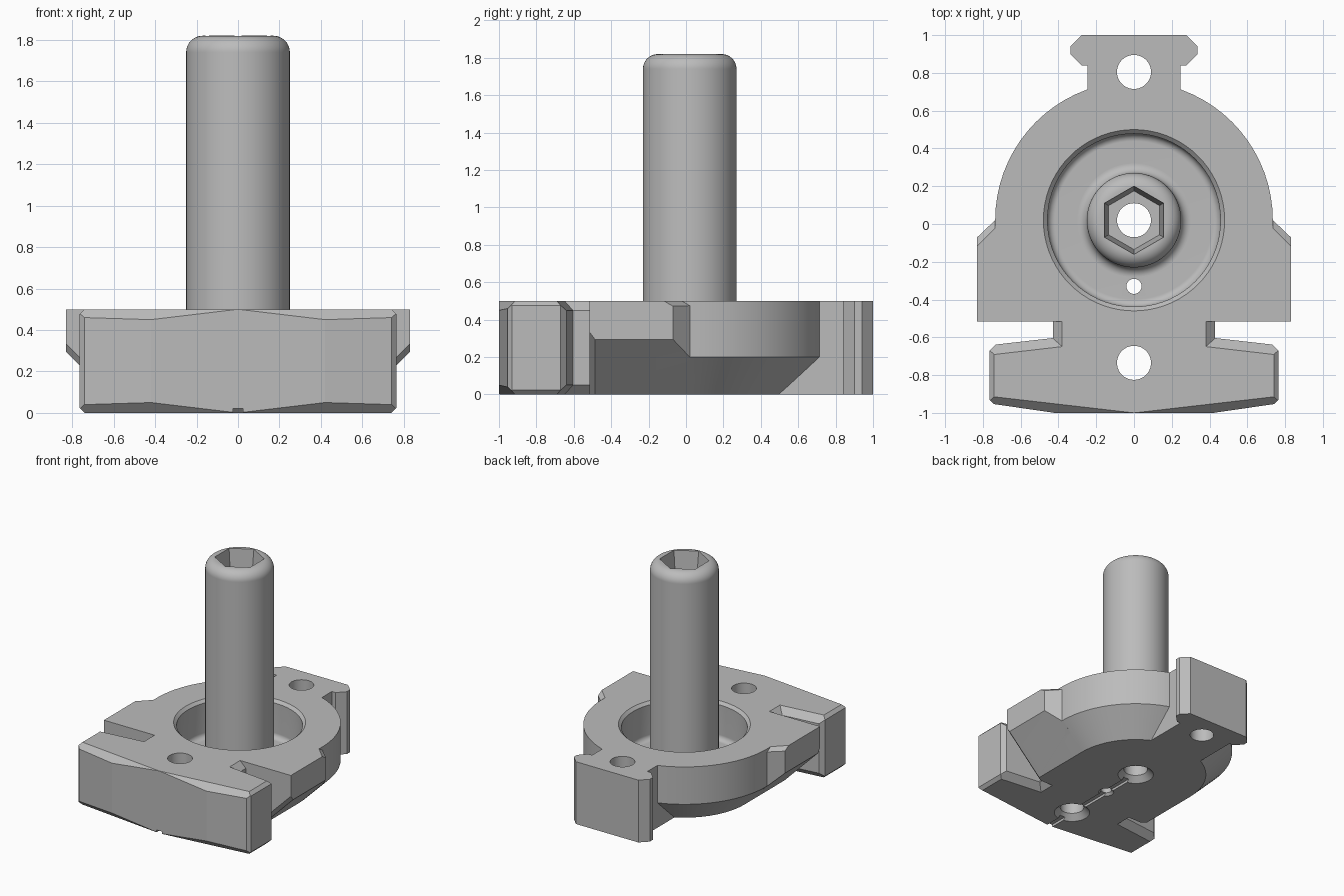
import bpy, bmesh, math
from mathutils import Vector

cube = bpy.data.objects.get("Cube")
if cube:
    bpy.data.objects.remove(cube, do_unlink=True)

H = 0.5          # body height
CY = 0.02        # post axis in y
STEPS = 72       # lathe segments

steel = bpy.data.materials.new("grey_steel")
steel.use_nodes = True
steel.diffuse_color = (0.5, 0.5, 0.5, 1)
steel.node_tree.nodes["Principled BSDF"].inputs["Base Color"].default_value = (0.5, 0.5, 0.5, 1)


def finish(name, bm):
    bmesh.ops.recalc_face_normals(bm, faces=bm.faces)
    mesh = bpy.data.meshes.new(name)
    bm.to_mesh(mesh)
    bm.free()
    mesh.materials.append(steel)
    obj = bpy.data.objects.new(name, mesh)
    bpy.context.collection.objects.link(obj)
    return obj


def slice_off(bm, point, normal):
    """Remove everything beyond a plane and cap the cut."""
    geom = bm.verts[:] + bm.edges[:] + bm.faces[:]
    bmesh.ops.bisect_plane(bm, geom=geom, dist=1e-5, plane_co=point,
                           plane_no=Vector(normal).normalized(), clear_outer=True)
    rim = [e for e in bm.edges if e.is_boundary]
    if rim:
        bmesh.ops.edgeloop_fill(bm, edges=rim)


def prism(name, pts, z0, z1, cuts=()):
    bm = bmesh.new()
    base = bm.faces.new([bm.verts.new((x, y, z0)) for x, y in pts])
    top = bmesh.ops.extrude_face_region(bm, geom=[base])["geom"]
    # the source face is kept as the floor of the prism
    bmesh.ops.translate(bm, vec=(0, 0, z1 - z0),
                        verts=[g for g in top if isinstance(g, bmesh.types.BMVert)])
    if not base.is_valid or len([f for f in bm.faces if all(v.co.z == z0 for v in f.verts)]) == 0:
        bmesh.ops.holes_fill(bm, edges=bm.edges)
    for point, normal in cuts:
        slice_off(bm, point, normal)
    return finish(name, bm)


def hull(name, points, cuts=()):
    bm = bmesh.new()
    for p in points:
        bm.verts.new(p)
    bmesh.ops.convex_hull(bm, input=bm.verts)
    bmesh.ops.delete(bm, geom=[v for v in bm.verts if not v.link_faces], context="VERTS")
    bmesh.ops.dissolve_limit(bm, angle_limit=0.005, verts=bm.verts, edges=bm.edges)
    for point, normal in cuts:
        slice_off(bm, point, normal)
    return finish(name, bm)


def lathe(name, profile, y):
    """Spin a profile that starts and ends on the axis."""
    bm = bmesh.new()
    verts = [bm.verts.new((r, y, z)) for r, z in profile]
    edges = [bm.edges.new(pair) for pair in zip(verts, verts[1:])]
    bmesh.ops.spin(bm, geom=verts + edges, cent=(0, y, 0), axis=(0, 0, 1),
                   angle=math.tau, steps=STEPS, use_duplicate=False)
    bmesh.ops.remove_doubles(bm, verts=bm.verts, dist=1e-5)
    return finish(name, bm)


def arc(r, z, rad, a0, a1, n=16):
    angles = [math.radians(a0 + (a1 - a0) * i / n) for i in range(n + 1)]
    return [(r + rad * math.cos(a), z + rad * math.sin(a)) for a in angles]


def combine(target, other, operation, keep=False):
    bpy.context.view_layer.objects.active = target
    mod = target.modifiers.new("cut", "BOOLEAN")
    mod.operation, mod.solver, mod.object = operation, "EXACT", other
    bpy.ops.object.modifier_apply(modifier=mod.name)
    if not keep:
        bpy.data.objects.remove(other, do_unlink=True)


def both(pts):
    """Mirror a right-hand outline to a full one."""
    return pts + [(-x, y) for x, y in reversed(pts) if x > 0]


def both_cuts(cuts):
    return [(Vector((s * p[0], p[1], p[2])), (s * n[0], n[1], n[2]))
            for p, n in cuts for s in (1, -1)]


def top_and_bottom(cuts):
    return cuts + [((p[0], p[1], H - p[2]), (n[0], n[1], -n[2])) for p, n in cuts if n[2]]


# Rounded core with a 45 degree drafted underside
wing_nose = ((0.83, -0.487, 0.295), (0.033, -0.045, -0.033))
core_points = []
for r, z in ((0.535, 0), (0.735, 0.2), (0.735, H)):
    core_points += [(r * math.cos(math.pi * i / 36), CY + r * math.sin(math.pi * i / 36), z)
                    for i in range(37)]
    core_points += [(r, -0.515, z), (-r, -0.515, z)]
body = hull("clamp_body", core_points, both_cuts([wing_nose]))

# Side wings
wings = prism("wings", both([(0.83, -0.515), (0.83, -0.07), (0.725, 0.03)]), 0.12, H, both_cuts([
    ((0.735, 0, 0.2), (1, 0, -1)), wing_nose, ((0.735, CY, 0.475), (0.7, 0.7, 1.2))]))

# Neck joining the front plate
neck = prism("neck", both([(0.43, -0.8), (0.43, -0.4)]), 0, H, both_cuts(top_and_bottom([
    ((0.38, 0, H), (1, 0, 1))])))

# Front plate with chamfered edges
plate = prism("front_plate", both([(0, -1), (0.42, -1), (0.765, -0.95), (0.765, -0.642), (0, -0.555)]),
              0, H, both_cuts(top_and_bottom([
                  ((0, -1, H), (0.115, -1, 0.966)),
                  ((0, -0.555, 0.45), (0.116, 1, 1)),
                  ((0.74, -0.955, 0), (1, -1, 0)),
                  ((0.74, -0.645, 0), (1, 1, 0)),
                  ((0.74, 0, H), (1, 0, 1))])))

# Rear tab
tab = prism("rear_tab", both([(0.245, 0.3), (0.245, 0.84), (0.278, 0.84), (0.337, 0.9),
                              (0.337, 0.94), (0.277, 1)]), 0, H)

for part in (wings, neck, plate, tab):
    combine(body, part, "UNION")

# Round recess with a bevelled rim and filleted floor
recess = lathe("recess", [(0, 0.2)] + arc(0.418, 0.24, 0.04, -90, 0)
               + [(0.458, 0.478), (0.52, 0.54), (0, 0.54)], CY)
combine(body, recess, "DIFFERENCE")


def hole(y, r, sink, top):
    mouth = [(0, -0.02), (r + sink + 0.02, -0.02), (r, sink)] if sink else [(0, -0.02), (r, -0.02)]
    return lathe("hole", mouth + [(r, top), (0, top)], y)


# Bolt holes, drain hole and the underside groove
for y, r, sink in ((0.805, 0.09, 0), (-0.735, 0.09, 0.045), (-0.33, 0.04, 0.018)):
    combine(body, hole(y, r, sink, 0.7), "DIFFERENCE")
groove = prism("groove", both([(0.025, -1.1), (0.025, CY)]), -0.05, 0.02)
combine(body, groove, "DIFFERENCE")

# Hollow post with a flared foot, rounded top and hexagonal socket
post = lathe("post", [(0, 0.19), (0.3, 0.19)] + arc(0.3, 0.25, 0.05, 270, 180)
             + arc(0.17, 1.74, 0.08, 0, 90) + [(0, 1.82)], CY)
bore = hole(CY, 0.09, 0.045, 2)
combine(body, bore, "DIFFERENCE", keep=True)
combine(post, bore, "DIFFERENCE")
socket = hull("socket", [(r * math.sin(k * math.pi / 3), CY + r * math.cos(k * math.pi / 3), z)
                         for r, z in ((0.155, 1.6), (0.183, 1.84)) for k in range(6)])
combine(post, socket, "DIFFERENCE")

# Smooth the round surfaces, keep machined edges crisp
for obj in (body, post):
    bpy.ops.object.select_all(action="DESELECT")
    obj.select_set(True)
    bpy.context.view_layer.objects.active = obj
    bpy.ops.object.shade_smooth_by_angle(angle=math.radians(7))
